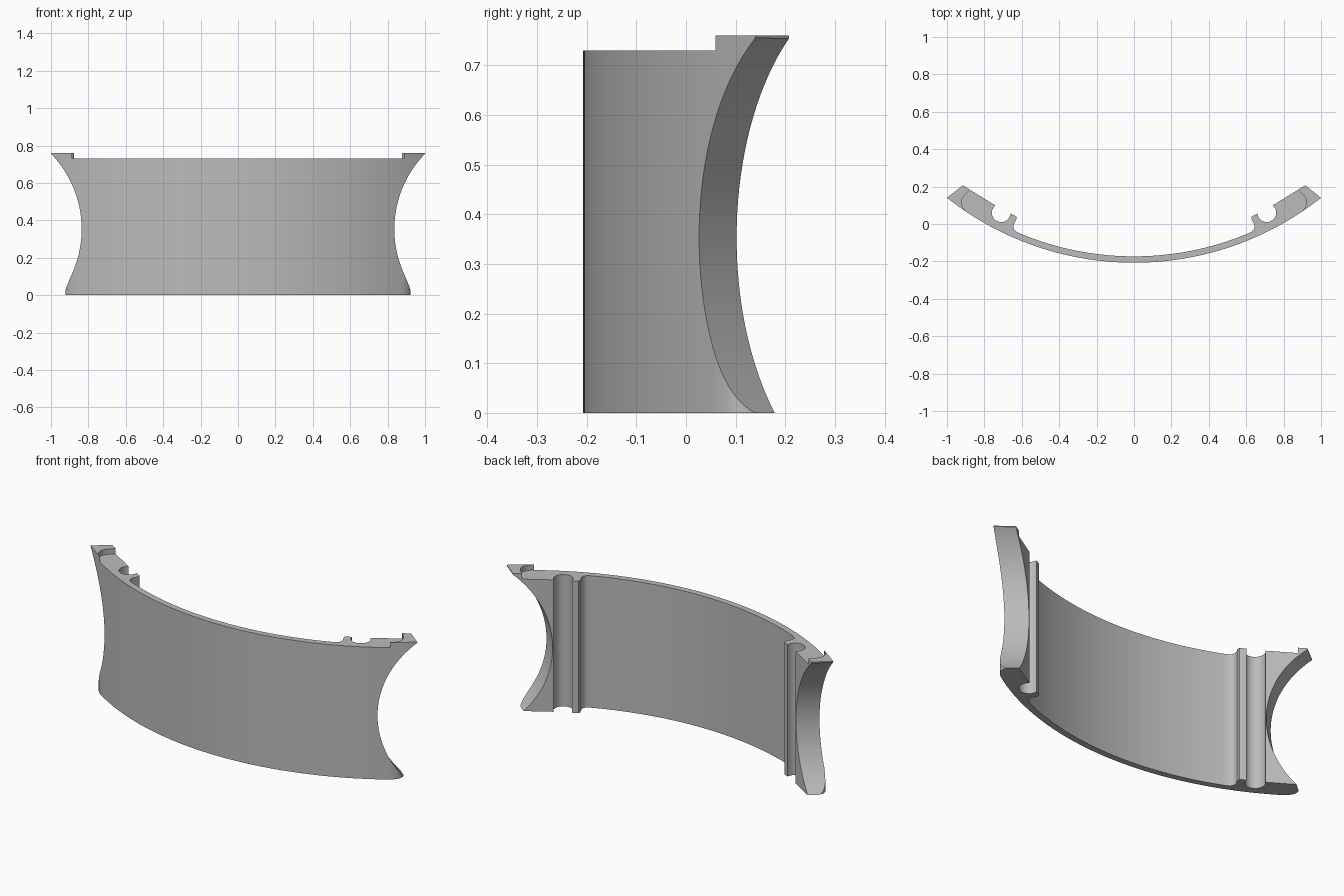
import bpy, bmesh
from math import sin, cos, asin, pi, radians

if "Cube" in bpy.data.objects:
    bpy.data.objects.remove(bpy.data.objects["Cube"])

CY, R_OUT, R_IN = 1.407, 1.614, 1.58      # shared arc centre and radii
TOP, TAB_TOP = 0.73, 0.76

grey = bpy.data.materials.new("plain grey")
grey.use_nodes = True
grey.diffuse_color = (0.5, 0.5, 0.5, 1)
grey.node_tree.nodes["Principled BSDF"].inputs["Base Color"].default_value = (0.5, 0.5, 0.5, 1)


def arc(radius, x0, x1, steps):
    a0, a1 = asin(x0 / radius), asin(x1 / radius)
    angles = [a0 + (a1 - a0) * i / steps for i in range(steps + 1)]
    return [(radius * sin(a), CY - radius * cos(a)) for a in angles]


def mirrored(points):
    return [(-x, y) for x, y in reversed(points)]


def prism(name, outline, z0, z1):
    bm = bmesh.new()
    face = bm.faces.new([bm.verts.new((x, y, z0)) for x, y in outline])
    new = bmesh.ops.extrude_face_region(bm, geom=[face])["geom"]
    verts = [v for v in new if isinstance(v, bmesh.types.BMVert)]
    bmesh.ops.translate(bm, verts=verts, vec=(0, 0, z1 - z0))
    bmesh.ops.recalc_face_normals(bm, faces=bm.faces)
    mesh = bpy.data.meshes.new(name)
    bm.to_mesh(mesh)
    bm.free()
    mesh.materials.append(grey)
    obj = bpy.data.objects.new(name, mesh)
    bpy.context.collection.objects.link(obj)
    return obj


def combine(target, tool, operation):
    bpy.context.view_layer.objects.active = target
    mod = target.modifiers.new("combine", "BOOLEAN")
    mod.operation, mod.object, mod.solver = operation, tool, "EXACT"
    bpy.ops.object.modifier_apply(modifier=mod.name)
    bpy.data.objects.remove(tool)


# Rounded end of the body, from the outer arc to the inner flat
rounded_end = [(0.888, CY - (R_OUT**2 - 0.888**2) ** 0.5), (0.903, 0.073), (0.915, 0.088),
               (0.922, 0.105), (0.923, 0.121), (0.918, 0.137), (0.908, 0.152), (0.877, 0.183)]

# Round groove and the small hook beside it
groove = [(0.71 + 0.05 * cos(radians(a)), 0.06 + 0.05 * sin(radians(a)))
          for a in range(52, -175, -12)]
hook = [(0.66, 0.056), (0.638, 0.045), (0.63, 0.04), (0.627, 0.032), (0.63, 0.022),
        (0.64, 0.004), (0.645, -0.01), (0.643, -0.025), (0.635, -0.036)]

# Curved body with both ends
half = rounded_end + groove + hook
inner = arc(R_IN, 0.62, -0.62, 56)
outer = arc(R_OUT, -0.888, 0.888, 80)[1:-1]
body = prism("curved_bracket", half + inner + mirrored(half) + outer, 0, TOP)

# Flared end tabs that rise above the body
tab = rounded_end[::-1] + arc(R_OUT, 0.888, 1.0, 6)[1:] + [(0.915, 0.207)]
for side, outline in (("left", tab), ("right", mirrored(tab))):
    combine(body, prism(side + "_end_tab", outline, 0.36, TAB_TOP), "UNION")

# Round scoop through each end
for side in (1, -1):
    bpy.ops.mesh.primitive_cylinder_add(
        vertices=128, radius=0.518, depth=1.0, location=(side * 1.21, 0.389, 0.353),
        rotation=(pi / 2, 0, side * radians(50.3)))
    scoop = bpy.context.object
    scoop.name = "end_scoop_cutter"
    scoop.hide_render = True
    scoop.data.materials.append(grey)
    combine(body, scoop, "DIFFERENCE")

bpy.ops.object.select_all(action="DESELECT")
body.select_set(True)
bpy.context.view_layer.objects.active = body
bpy.ops.object.shade_smooth_by_angle(angle=radians(30))
